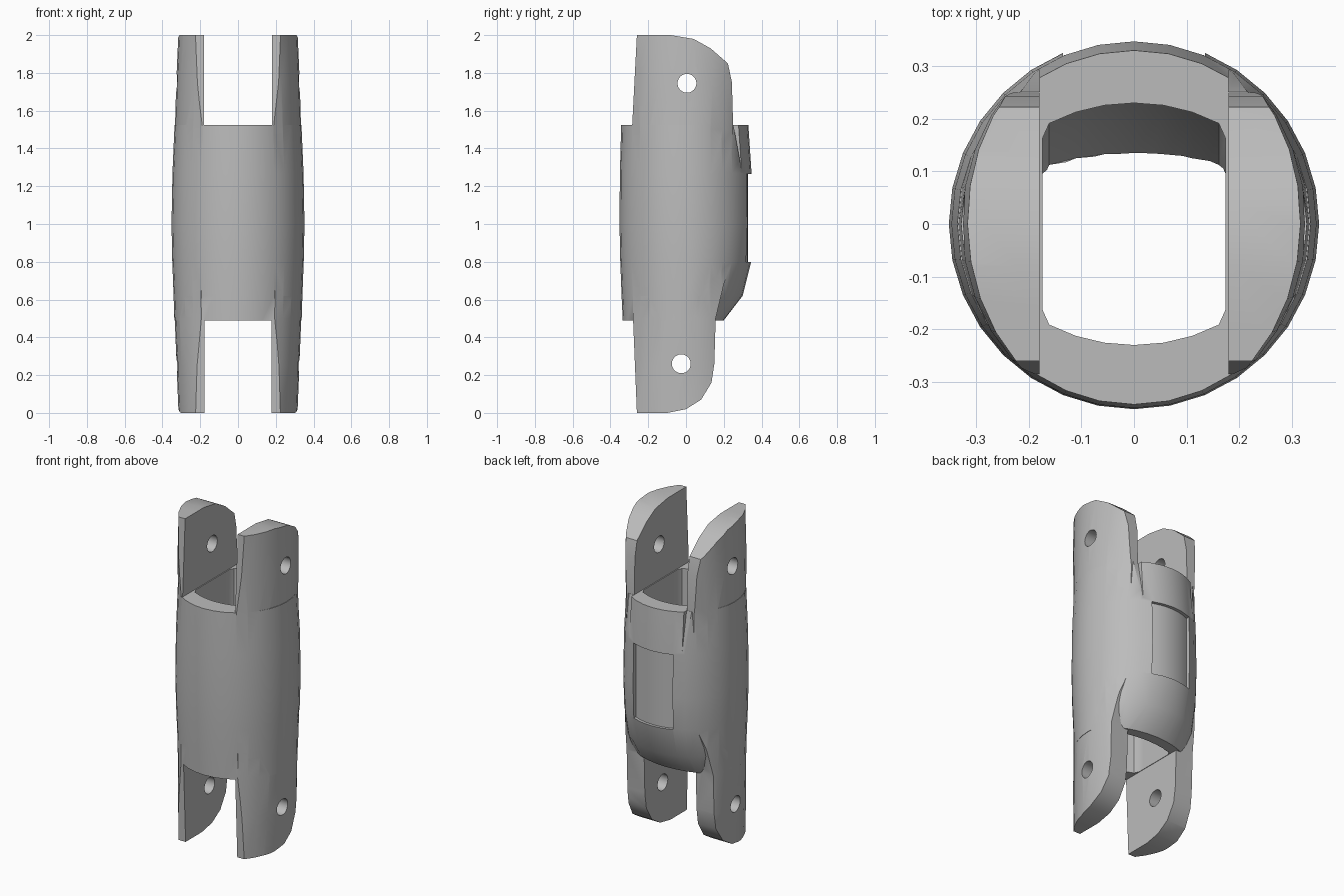
import bpy, bmesh, math
from mathutils import Matrix

if "Cube" in bpy.data.objects:
    bpy.data.objects.remove(bpy.data.objects["Cube"], do_unlink=True)

grey = bpy.data.materials.new("plain grey")
grey.use_nodes = True
grey.diffuse_color = (0.5, 0.5, 0.5, 1)
grey.node_tree.nodes["Principled BSDF"].inputs["Base Color"].default_value = (0.5, 0.5, 0.5, 1)


def finish(name, bm):
    bmesh.ops.recalc_face_normals(bm, faces=bm.faces)
    mesh = bpy.data.meshes.new(name)
    bm.to_mesh(mesh)
    bm.free()
    mesh.materials.append(grey)
    ob = bpy.data.objects.new(name, mesh)
    bpy.context.collection.objects.link(ob)
    return ob


def loft(name, rows, limit=1.0, sides=32):
    """Stack of ovals; each row is height, side, front and back radius."""
    bm = bmesh.new()
    rings = []
    for z, rx, front, back in rows:
        ring = []
        for i in range(sides):
            a = math.tau * i / sides
            x = max(-limit, min(limit, rx * math.cos(a)))
            # clamped points slide along the flat wall
            reach = math.sqrt(max(0, 1 - (x / rx) ** 2))
            if abs(rx * math.cos(a)) > limit:
                y = reach * math.sin(a) / math.sqrt(1 - (limit / rx) ** 2)
            else:
                y = math.copysign(reach, math.sin(a))
            if i % (sides // 2) == 0:
                y = 0
            ring.append(bm.verts.new((x, y * (back if y > 0 else front), z)))
        rings.append(ring)
    for low, high in zip(rings, rings[1:]):
        for i in range(sides):
            j = (i + 1) % sides
            bm.faces.new((low[i], low[j], high[j], high[i]))
    bm.faces.new(rings[0][::-1])
    bm.faces.new(rings[-1])
    return finish(name, bm)


def prism(name, profile, x0, x1):
    """Side profile (y, z) extruded across x."""
    bm = bmesh.new()
    face = bm.faces.new([bm.verts.new((x0, y, z)) for y, z in profile])
    out = bmesh.ops.extrude_face_region(bm, geom=[face])
    moved = [v for v in out["geom"] if isinstance(v, bmesh.types.BMVert)]
    bmesh.ops.translate(bm, verts=moved, vec=(x1 - x0, 0, 0))
    return finish(name, bm)


def block(name, x, z0, z1):
    return prism(name, [(-1, z0), (1, z0), (1, z1), (-1, z1)], -x, x)


def pin_hole(y, z):
    bm = bmesh.new()
    bmesh.ops.create_cone(bm, cap_ends=True, segments=24, radius1=0.05, radius2=0.05, depth=2,
                          matrix=Matrix.Translation((0, y, z)) @ Matrix.Rotation(math.pi / 2, 4, "Y"))
    return finish("pin_hole_cutter", bm)


def arc_slab(name, inner, outer, half_width, z0, z1, steps=8):
    """Curved slab on the back, used to sink the panel."""
    bm = bmesh.new()
    span = math.asin(half_width / inner)
    angles = [span * (2 * i / steps - 1) for i in range(steps + 1)]
    edge = [(inner * math.sin(a), inner * math.cos(a)) for a in angles]
    edge += [(half_width, outer), (-half_width, outer)]
    face = bm.faces.new([bm.verts.new((x, y, z0)) for x, y in edge])
    out = bmesh.ops.extrude_face_region(bm, geom=[face])
    bmesh.ops.translate(bm, vec=(0, 0, z1 - z0),
                        verts=[v for v in out["geom"] if isinstance(v, bmesh.types.BMVert)])
    return finish(name, bm)


def combine(target, other, operation):
    mod = target.modifiers.new(operation.lower(), "BOOLEAN")
    mod.operation, mod.solver, mod.object = operation, "EXACT", other
    bpy.context.view_layer.objects.active = target
    bpy.ops.object.modifier_apply(modifier=mod.name)
    bpy.data.objects.remove(other, do_unlink=True)


# Side arms: rounded fork profile trimmed to a slim barrel
arms = loft("finger_link", [
    (0, 0.315, 0.37, 0.37), (0.25, 0.325, 0.365, 0.37), (0.5, 0.335, 0.345, 0.345),
    (1.0, 0.346, 0.345, 0.345), (1.5, 0.334, 0.345, 0.345),
    (1.75, 0.327, 0.365, 0.37), (2, 0.316, 0.37, 0.37)])
profile = [(-0.26, 0), (-0.1, 0), (0, 0.02), (0.08, 0.07), (0.135, 0.16), (0.15, 0.26),
           (0.157, 0.5), (0.2, 0.68), (0.25, 0.82), (0.25, 1.5), (0.243, 1.75), (0.222, 1.85),
           (0.13, 1.93), (0.04, 1.98), (-0.08, 2), (-0.26, 2), (-0.285, 1.52), (-0.28, 0.49)]
combine(arms, prism("arm_profile", profile, -1, 1), "INTERSECT")

# Barrel collar, tucked in at the lower back
collar = loft("collar", [
    (0.49, 0.337, 0.335, 0.2), (0.62, 0.341, 0.341, 0.3), (0.8, 0.348, 0.348, 0.345),
    (1.0, 0.352, 0.352, 0.352), (1.27, 0.347, 0.35, 0.347), (1.525, 0.336, 0.343, 0.33)])
for x0, x1 in ((-1, -0.18), (0.18, 1)):
    wedge = [(0.25, 1.6), (0.25, 1.53), (0.31, 1.2), (1, 1.2), (1, 1.6)]
    combine(collar, prism("shoulder_cutter", wedge, x0, x1), "DIFFERENCE")
combine(arms, collar, "UNION")

# Fork slots, hollow middle, sunken back panel and pin holes
for cutter in (
        block("upper_slot", 0.18, 1.525, 2.2),
        block("lower_slot", 0.177, -0.2, 0.49),
        loft("hollow", [(0.4, 0.29, 0.23, 0.085), (0.66, 0.29, 0.23, 0.23),
                        (1.6, 0.29, 0.23, 0.23)], limit=0.174),
        arc_slab("panel_recess", 0.327, 0.45, 0.135, 0.8, 1.265),
        pin_hole(0.005, 1.745), pin_hole(-0.025, 0.26)):
    combine(arms, cutter, "DIFFERENCE")

bpy.ops.object.select_all(action="DESELECT")
arms.select_set(True)
bpy.context.view_layer.objects.active = arms
bpy.ops.object.shade_smooth_by_angle(angle=math.radians(30))
